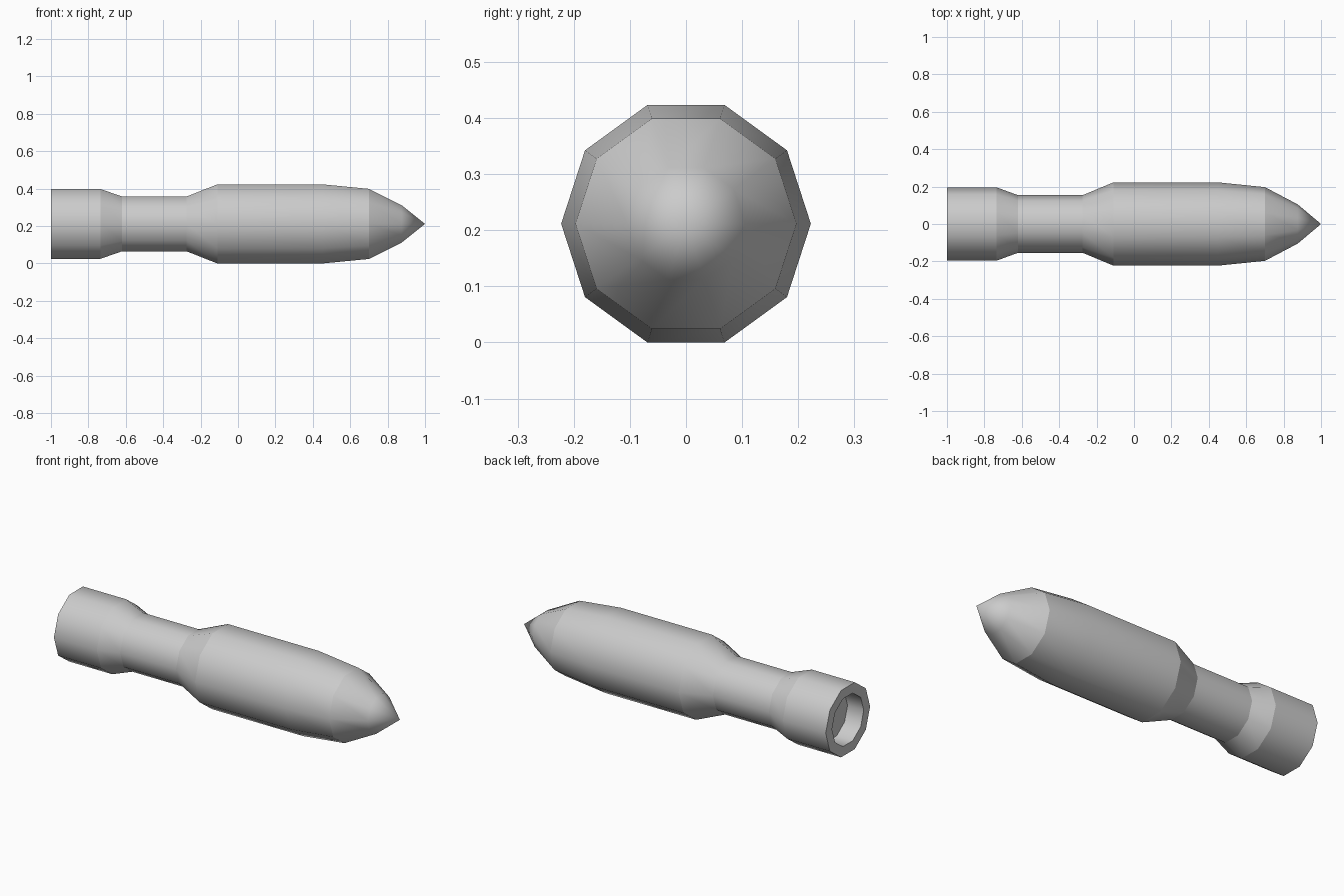
import bpy, bmesh, math

if "Cube" in bpy.data.objects:
    bpy.data.objects.remove(bpy.data.objects["Cube"])

SIDES = 10
CENTRE_Z = 0.2115

# Profile from socket floor, out over the rear rim, to the nose: x, radius, hard ring edge
profile = [
    (-0.90, 0.140, True),
    (-1.00, 0.140, True),
    (-1.00, 0.196, True),
    (-0.735, 0.196, True),
    (-0.62, 0.154, True),
    (-0.275, 0.154, True),
    (-0.11, 0.2225, True),
    (0.45, 0.2225, False),
    (0.70, 0.197, True),
    (0.875, 0.105, False),
]

bm = bmesh.new()


def ring(x, r):
    angles = [2 * math.pi * i / SIDES for i in range(SIDES)]
    return [bm.verts.new((x, r * math.cos(a), CENTRE_Z + r * math.sin(a))) for a in angles]


# Body shell
rings = [ring(x, r) for x, r, _ in profile]
for a, b in zip(rings, rings[1:]):
    for i in range(SIDES):
        j = (i + 1) % SIDES
        bm.faces.new((a[i], a[j], b[j], b[i]))

# Socket floor and pointed nose
bm.faces.new(rings[0])
tip = bm.verts.new((1.0, 0, CENTRE_Z))
for i in range(SIDES):
    bm.faces.new((rings[-1][i], rings[-1][(i + 1) % SIDES], tip))

# Smooth around the body, hard breaks along it
bmesh.ops.recalc_face_normals(bm, faces=bm.faces[:])
for f in bm.faces:
    f.smooth = True
for verts, (_, _, hard) in zip(rings, profile):
    for i in range(SIDES):
        bm.edges.get((verts[i], verts[(i + 1) % SIDES])).smooth = not hard

mesh = bpy.data.meshes.new("projectile_body")
bm.to_mesh(mesh)
bm.free()
bpy.context.collection.objects.link(bpy.data.objects.new("projectile_body", mesh))
